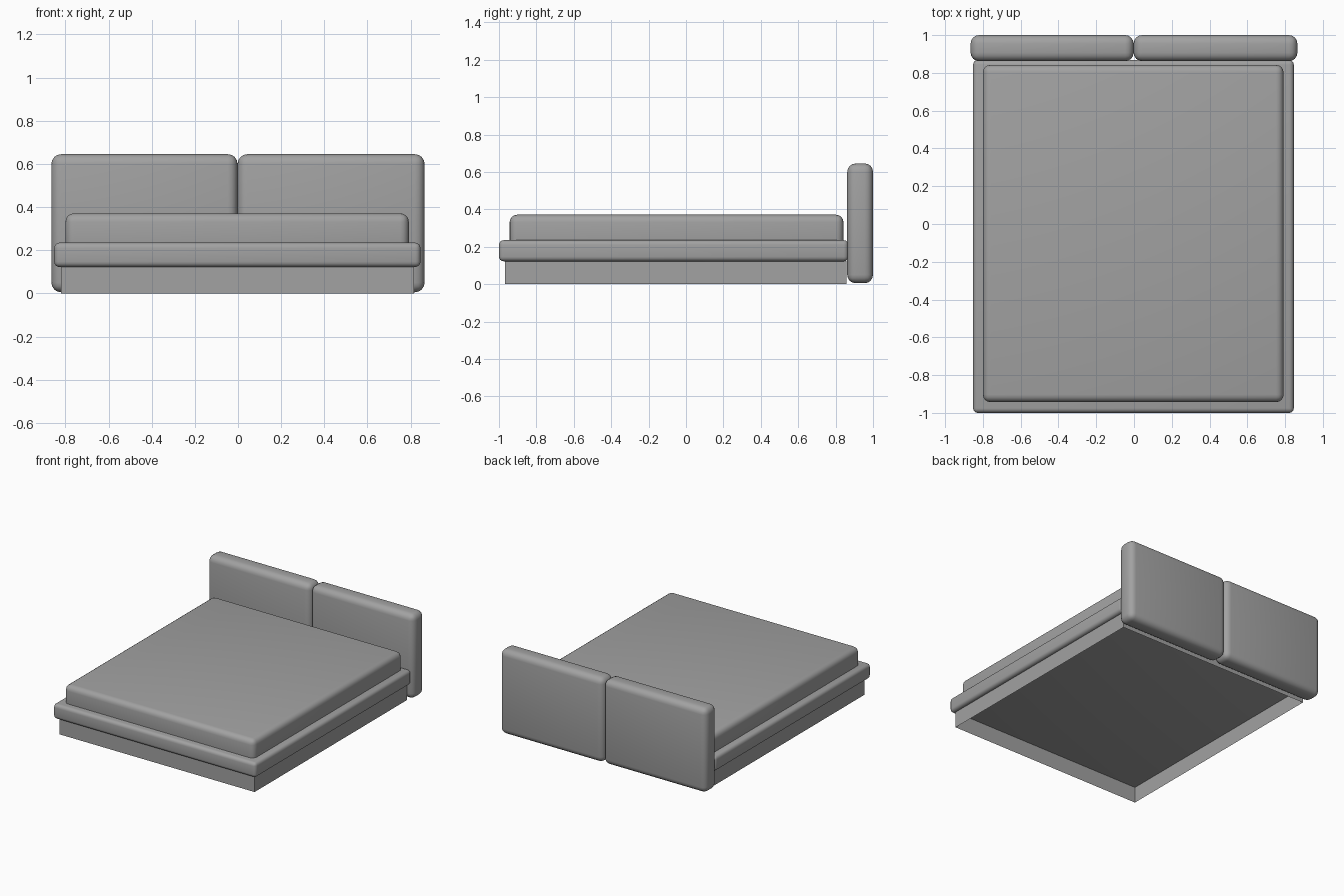
import bpy
import bmesh
from math import radians

cube = bpy.data.objects.get("Cube")
if cube:
    bpy.data.objects.remove(cube, do_unlink=True)

# One upholstery colour for the whole bed
grey = bpy.data.materials.new("grey fabric")
grey.use_nodes = True
colour = (0.36, 0.36, 0.36, 1)
grey.diffuse_color = colour
grey.node_tree.nodes["Principled BSDF"].inputs["Base Color"].default_value = colour


def block(name, x, y, z, radius=0, segments=4, open_bottom=False):
    """Box between (min, max) ranges, optionally rounded or open below."""
    bm = bmesh.new()
    bmesh.ops.create_cube(bm, size=1)
    for v in bm.verts:
        v.co = [sum(r) / 2 + c * (r[1] - r[0]) for r, c in zip((x, y, z), v.co)]
    if open_bottom:
        bm.normal_update()
        under = [f for f in bm.faces if f.normal.z < -0.5]
        bmesh.ops.delete(bm, geom=under, context='FACES_ONLY')
    if radius:
        bmesh.ops.bevel(bm, geom=bm.edges[:], offset=radius, segments=segments,
                        profile=0.5, affect='EDGES')
    mesh = bpy.data.meshes.new(name)
    bm.to_mesh(mesh)
    bm.free()
    mesh.materials.append(grey)
    obj = bpy.data.objects.new(name, mesh)
    bpy.context.collection.objects.link(obj)
    if radius:
        bpy.ops.object.select_all(action='DESELECT')
        obj.select_set(True)
        bpy.context.view_layer.objects.active = obj
        bpy.ops.object.shade_smooth_by_angle(angle=radians(40))
    return obj


# Hollow plinth, recessed under the frame
block("base", (-0.82, 0.816), (-0.967, 0.858), (0, 0.125), open_bottom=True)

# Padded frame and mattress
block("bed_frame", (-0.852, 0.846), (-1, 0.868), (0.122, 0.235), 0.025)
block("mattress", (-0.8, 0.792), (-0.943, 0.842), (0.17, 0.371), 0.04)

# Two headboard cushions meeting in the middle
for side, x in (("right", (-0.865, -0.002)), ("left", (-0.002, 0.865))):
    block("headboard_" + side, x, (0.862, 1), (0.005, 0.645), 0.045)
